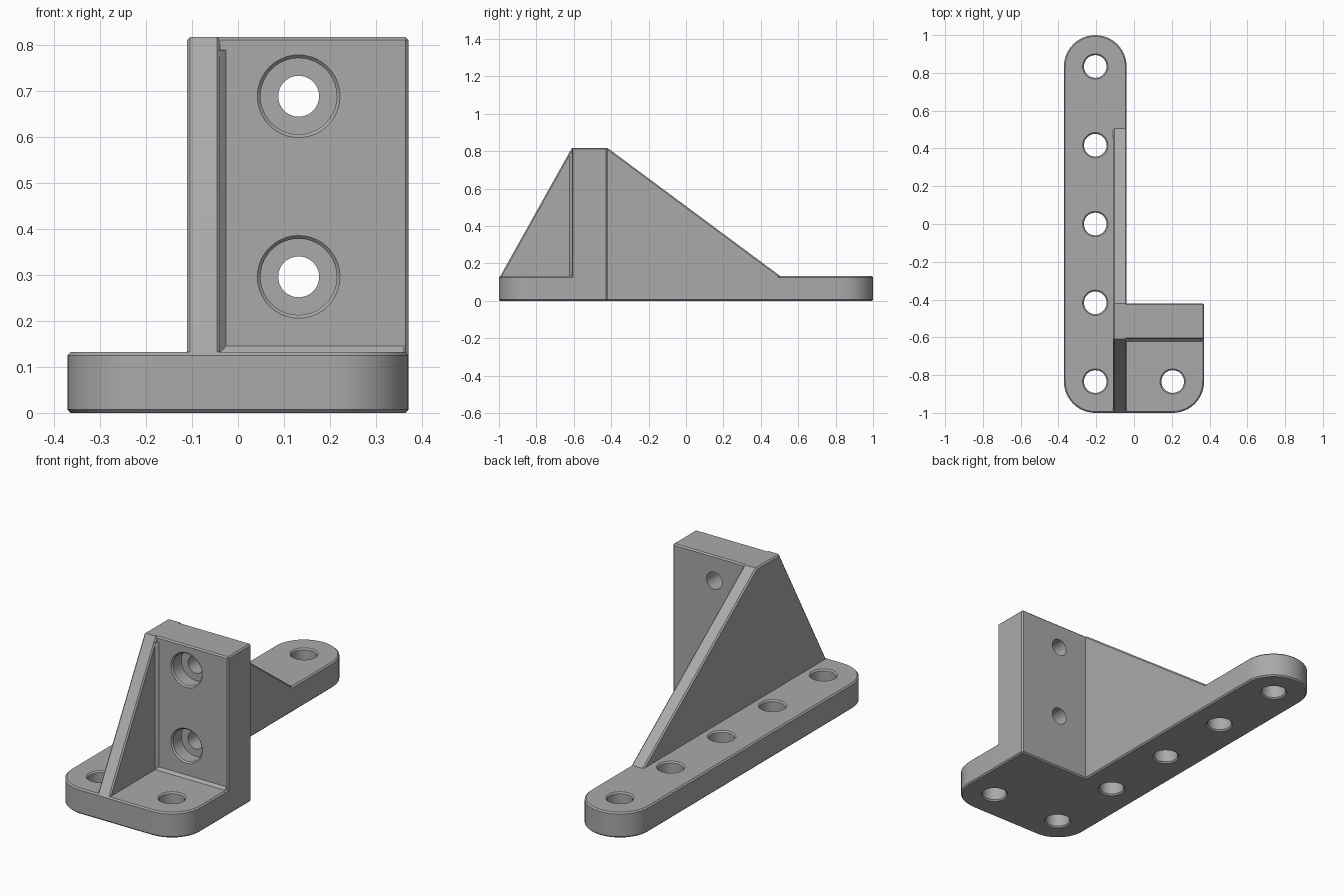
import bpy, bmesh, math
from mathutils import Matrix, Vector

if "Cube" in bpy.data.objects:
    bpy.data.objects.remove(bpy.data.objects["Cube"], do_unlink=True)

grey = bpy.data.materials.new("plain grey")
grey.use_nodes = True
colour = (0.40, 0.40, 0.40, 1)
grey.diffuse_color = colour
grey.node_tree.nodes["Principled BSDF"].inputs["Base Color"].default_value = colour

R, HX, HY = 0.166, 0.205, 0.834     # corner radius, shared corner and hole centres
SIDE, END = HX + R, HY + R
RIB_L, RIB_R = -0.111, R - HX
FRONT, BACK = -0.61, -0.42
BASE, TOP = 0.132, 0.818
CHAMFER = 0.007


def add_object(name, bm):
    mesh = bpy.data.meshes.new(name)
    bm.to_mesh(mesh)
    bm.free()
    mesh.materials.append(grey)
    obj = bpy.data.objects.new(name, mesh)
    bpy.context.collection.objects.link(obj)
    return obj


def loft(rings):
    """Closed solid through rings of equal length."""
    bm = bmesh.new()
    rings = [[bm.verts.new(p) for p in ring] for ring in rings]
    for a, b in zip(rings, rings[1:]):
        for i in range(len(a)):
            j = (i + 1) % len(a)
            bm.faces.new((a[i], a[j], b[j], b[i]))
    caps = [bm.faces.new(rings[0]), bm.faces.new(rings[-1])]
    bmesh.ops.recalc_face_normals(bm, faces=bm.faces)
    return bm, caps


def prism(name, points, vector, cap_chamfer=True, side_chamfer=True):
    bm, caps = loft([points, [Vector(p) + Vector(vector) for p in points]])
    rim = {e for f in caps for e in f.edges}
    edges = [e for e in bm.edges
             if (cap_chamfer if e in rim else
                 side_chamfer and e.is_convex and e.calc_face_angle() > math.radians(25))]
    if edges:
        bmesh.ops.bevel(bm, geom=edges, offset=CHAMFER, offset_type="OFFSET",
                        segments=1, profile=0.5, affect="EDGES", clamp_overlap=False)
    return add_object(name, bm)


def arc(cx, cy, start, end, steps=12):
    angles = [math.radians(start + (end - start) * i / steps) for i in range(steps + 1)]
    return [(cx + R * math.cos(a), cy + R * math.sin(a), 0) for a in angles]


def lathe(name, profile, matrix, steps=40):
    """Closed solid of revolution from (radius, height) pairs."""
    bm, _ = loft([[(r * math.cos(math.tau * i / steps), r * math.sin(math.tau * i / steps), z)
                   for i in range(steps)] for r, z in profile])
    bm.transform(matrix)
    return add_object(name, bm)


def boolean(target, tool, operation):
    mod = target.modifiers.new(tool.name, "BOOLEAN")
    mod.operation, mod.object, mod.solver = operation, tool, "EXACT"
    bpy.context.view_layer.update()
    graph = bpy.context.evaluated_depsgraph_get()
    mesh = bpy.data.meshes.new_from_object(target.evaluated_get(graph))
    target.modifiers.clear()
    target.data = mesh
    bpy.data.objects.remove(tool, do_unlink=True)


# Foot plate: long strip with a rounded end and a short front foot
outline = (arc(-HX, -HY, 180, 270) + arc(HX, -HY, 270, 360)
           + [(SIDE, BACK, 0), (RIB_R, BACK, 0)] + arc(-HX, HY, 0, 180, 24))
bracket = prism("angle_bracket", outline, (0, 0, BASE))

# Upright mounting wall
wall = prism("upright_wall",
             [(RIB_L, FRONT, 0), (SIDE, FRONT, 0), (SIDE, BACK, 0), (RIB_L, BACK, 0)],
             (0, 0, TOP))

# Sloping stiffener rib along the strip
slope = [(CHAMFER - END, BASE), (FRONT, TOP), (BACK, TOP), (0.505, BASE), (0.45, 0.05), (-0.9, 0.05)]
rib = prism("stiffener_rib", [(RIB_L, y, z) for y, z in slope],
            (RIB_R - RIB_L, 0, 0), side_chamfer=False)

# Slim fillets inside the front pocket
corner = [(-0.005, 0.005), (0.018, 0.005), (-0.005, -0.018)]
upright_fillet = prism("upright_fillet", [(RIB_R + a, FRONT + b, 0.1) for a, b in corner],
                       (0, 0, 0.69), cap_chamfer=False, side_chamfer=False)
floor_fillet = prism("floor_fillet", [(RIB_R - 0.01, FRONT + b, BASE + a) for a, b in corner],
                     (SIDE - RIB_R, 0, 0), cap_chamfer=False, side_chamfer=False)
for part in (wall, rib, upright_fillet, floor_fillet):
    boolean(bracket, part, "UNION")

# Chamfered screw holes through the foot plate
r, c = 0.06, CHAMFER
through = [(r + 2 * c, -c), (r, c), (r, BASE - c), (r + 2 * c, BASE + c)]
spots = [(-HX, HY * k / 2) for k in range(-2, 3)] + [(HX, -HY)]
for x, y in spots:
    boolean(bracket, lathe("plate_hole", through, Matrix.Translation((x, y, 0))), "DIFFERENCE")

# Counterbored holes through the wall
depth = BACK - FRONT
bore = [(0.097, -c), (0.083, c), (0.083, 0.075), (0.0445, 0.075), (0.0445, depth + 0.02)]
for z in (0.689, 0.296):
    place = Matrix.Translation((0.132, FRONT, z)) @ Matrix.Rotation(-math.pi / 2, 4, "X")
    boolean(bracket, lathe("wall_hole", bore, place), "DIFFERENCE")

# Smooth the round surfaces, keep the edges sharp
bpy.ops.object.select_all(action="DESELECT")
bracket.select_set(True)
bpy.context.view_layer.objects.active = bracket
bpy.ops.object.shade_smooth_by_angle(angle=math.radians(25))
